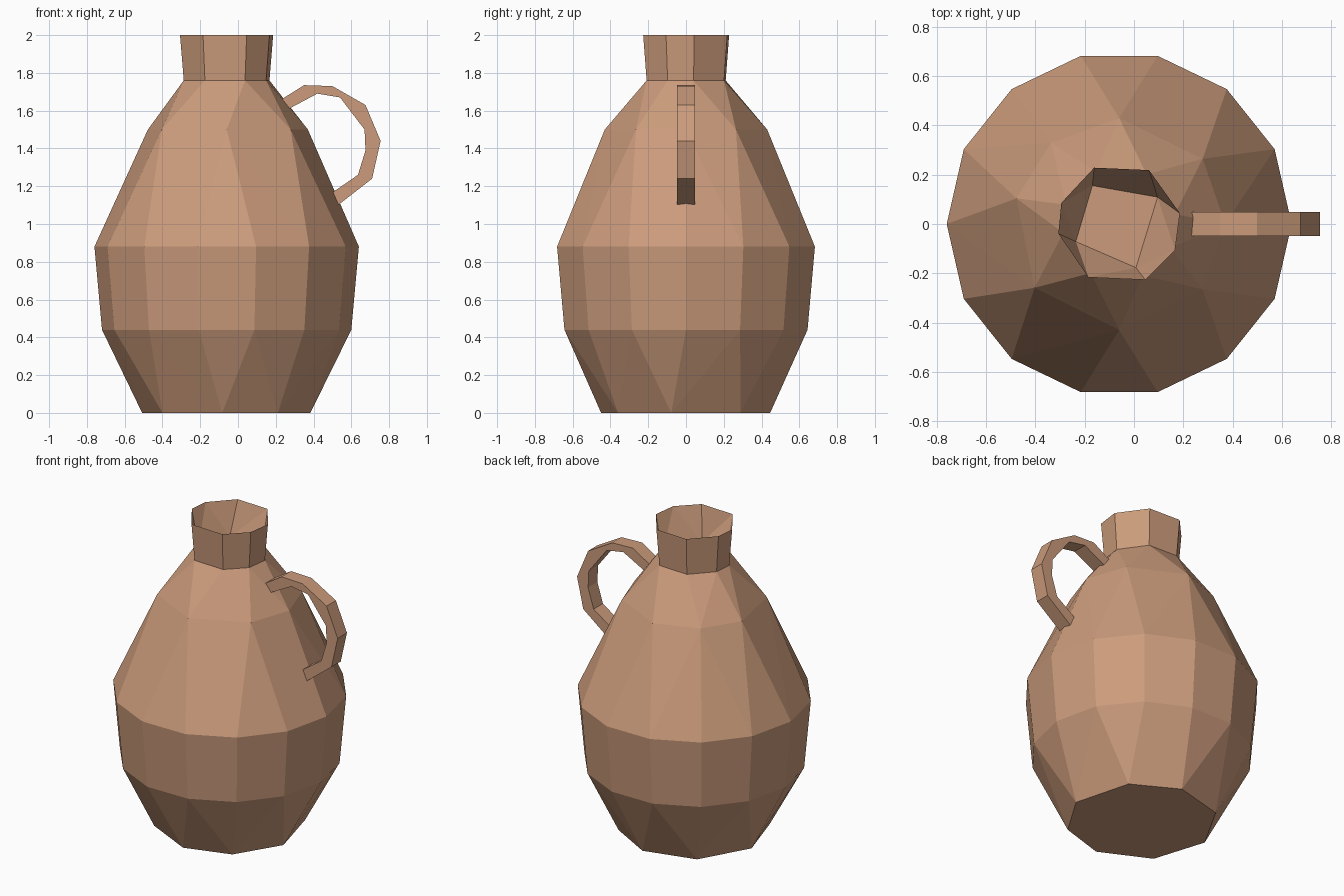
import bpy
import bmesh
from math import cos, sin, radians
from mathutils import Vector

cube = bpy.data.objects.get("Cube")
if cube:
    bpy.data.objects.remove(cube, do_unlink=True)

clay = bpy.data.materials.new("terracotta clay")
clay.use_nodes = True
clay.diffuse_color = (0.60, 0.33, 0.20, 1)
clay.node_tree.nodes["Principled BSDF"].inputs["Base Color"].default_value = clay.diffuse_color

CENTRE_X = -0.06


def finish(bm, name):
    bmesh.ops.recalc_face_normals(bm, faces=bm.faces)
    mesh = bpy.data.meshes.new(name)
    bm.to_mesh(mesh)
    bm.free()
    mesh.materials.append(clay)
    obj = bpy.data.objects.new(name, mesh)
    bpy.context.collection.objects.link(obj)
    return obj


def add_ring(bm, z, radius, angles):
    angles = sorted(a % 360 for a in angles)
    verts = [bm.verts.new((CENTRE_X + radius * cos(radians(a)),
                           radius * sin(radians(a)), z)) for a in angles]
    return angles, verts


def join_rings(bm, lower, upper):
    """Bridge two rings that may differ in number of sides."""
    (a, va), (b, vb) = lower, upper
    na, nb = len(a), len(b)

    def gap(k):
        return (b[k] - a[0] + 180) % 360 - 180

    start = min(range(nb), key=lambda k: abs(gap(k)))
    base = b[start] - gap(start) - a[0]

    def angle_a(k):
        return a[k % na] + 360 * (k // na)

    def angle_b(k):
        k += start
        return b[k % nb] + 360 * (k // nb) - base

    i = j = 0
    while i < na or j < nb:
        p, q = va[i % na], vb[(start + j) % nb]
        p2, q2 = va[(i + 1) % na], vb[(start + j + 1) % nb]
        step_a = abs(angle_a(i + 1) - angle_b(j))
        step_b = abs(angle_b(j + 1) - angle_a(i))
        if i < na and j < nb and abs(angle_a(i + 1) - angle_b(j + 1)) < 1:
            bm.faces.new((p, p2, q2, q))
            i, j = i + 1, j + 1
        elif j == nb or (i < na and step_a <= step_b):
            bm.faces.new((p, p2, q))
            i += 1
        else:
            bm.faces.new((p, q2, q))
            j += 1


# Jug body, neck and hollow mouth as one faceted shell
belly = [k * 360 / 14 for k in range(14)]
foot = (-53, -10, 40, 82, 127, 174, 221, 267)
shoulder = (0, 38, 90, 130, 166, 217, 270, 322)
neck = (10, 61, 114, 160, 189, 240, 295, 335)
mouth = (35, 125, 202, 291)

bm = bmesh.new()
rings = [add_ring(bm, *r) for r in (
    (0.00, 0.45, foot),
    (0.44, 0.66, belly),
    (0.88, 0.70, belly),
    (1.50, 0.43, shoulder),
    (1.76, 0.23, neck),
    (2.00, 0.25, neck),
    (1.78, 0.19, mouth),
)]
for low, high in zip(rings, rings[1:]):
    join_rings(bm, low, high)
bm.faces.new(rings[0][1])
bm.faces.new(rings[-1][1])
finish(bm, "jug_body")

# Looped handle: outer and inner edge of the strap, in the x-z plane
outer = [(0.23, 1.66), (0.35, 1.735), (0.50, 1.73), (0.675, 1.63),
         (0.755, 1.44), (0.71, 1.24), (0.53, 1.10)]
inner = [(0.27, 1.61), (0.42, 1.69), (0.54, 1.67), (0.67, 1.50),
         (0.675, 1.39), (0.635, 1.26), (0.49, 1.16)]
HALF_WIDTH = 0.048

bm = bmesh.new()
sections = []
for o, i in zip(outer, inner):
    corners = ((o, -1), (o, 1), (i, 1), (i, -1))
    sections.append([bm.verts.new(Vector((p[0], s * HALF_WIDTH, p[1])))
                     for p, s in corners])
for s, t in zip(sections, sections[1:]):
    for k in range(4):
        n = (k + 1) % 4
        bm.faces.new((s[k], s[n], t[n], t[k]))
bm.faces.new(sections[0])
bm.faces.new(sections[-1])
finish(bm, "handle")
